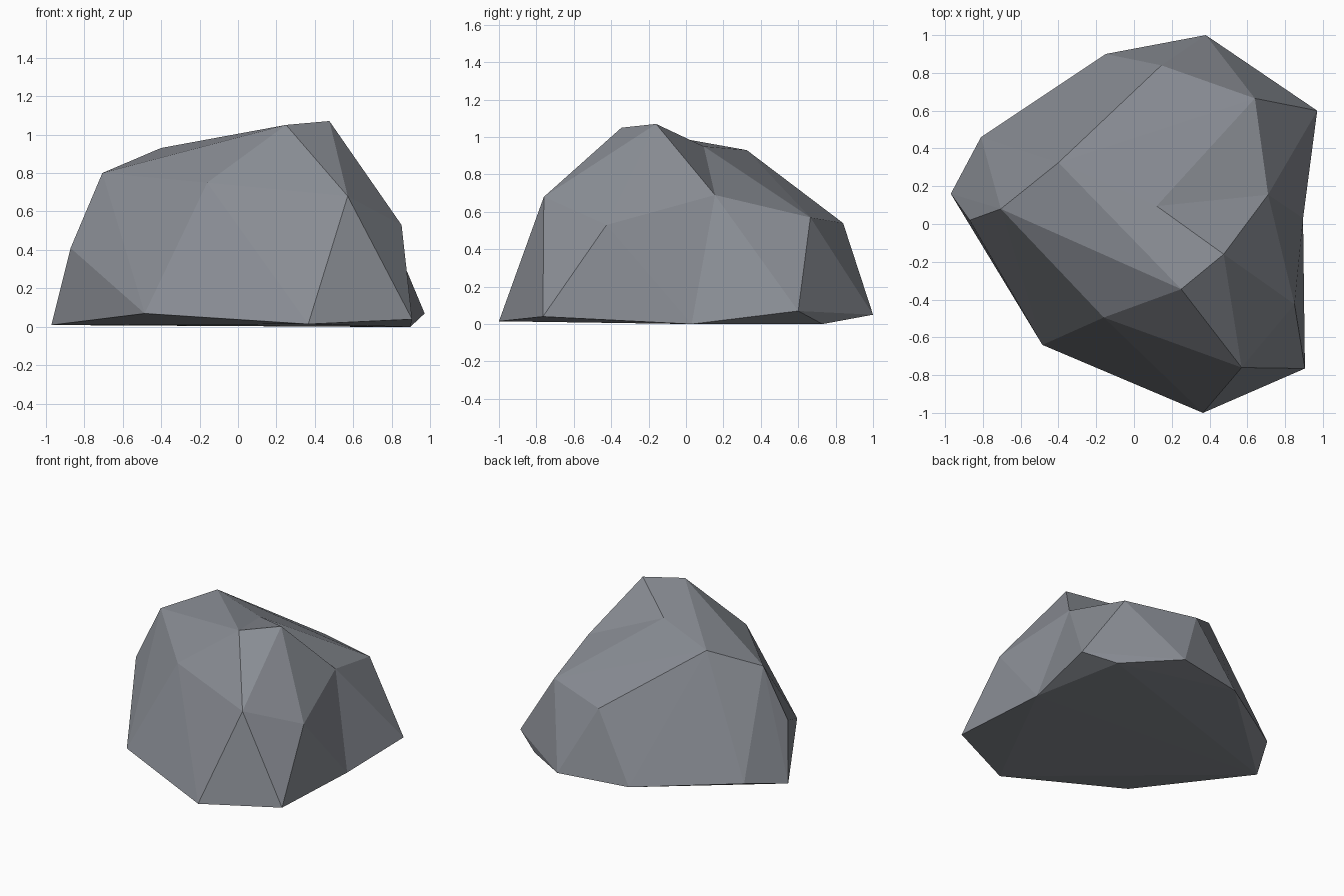
import bpy, bmesh
from mathutils import Vector

if "Cube" in bpy.data.objects:
    bpy.data.objects.remove(bpy.data.objects["Cube"])

# Ground ring of the boulder, anticlockwise from the right rear corner
base = [(0.97, 0.60, 0.07), (0.76, 0.73, 0.0), (0.38, 1.00, 0.05),
        (-0.15, 0.90, 0.045), (-0.81, 0.46, 0.08), (-0.97, 0.16, 0.01),
        (-0.485, -0.64, 0.07), (0.365, -1.0, 0.015), (0.905, -0.765, 0.04)]

# Shoulder corners round the flanks
shoulder = [(0.64, 0.665, 0.57), (0.145, 0.84, 0.54), (-0.87, 0.02, 0.41),
            (-0.16, -0.495, 0.75), (0.57, -0.76, 0.68),
            (0.85, -0.425, 0.53), (0.71, 0.155, 0.69)]

# Crown corners
crown = [(-0.705, 0.08, 0.80), (-0.40, 0.325, 0.93),
         (0.25, -0.345, 1.05), (0.475, -0.16, 1.07)]

# Dents: hull position, then the position each corner is pushed in to
dents = [((0.12, 0.09, 1.03), (0.12, 0.095, 0.95)),
         ((1.10, 0.03, 0.0), (0.895, 0.03, 0.0))]

bm = bmesh.new()
ring = [bm.verts.new(p) for p in base]
side = [bm.verts.new(p) for p in shoulder]
top = [bm.verts.new(p) for p in crown]
pushed = [bm.verts.new(a) for a, b in dents]

# Wrap the corners in a faceted skin
bmesh.ops.convex_hull(bm, input=bm.verts[:], use_existing_faces=False)


def turn_crease(a, b, c, d):
    """Swap the crease a-b for c-d across the same two facets."""
    edge = bm.edges.get((a, b))
    if edge is None or len(edge.link_faces) != 2:
        return
    if {v for f in edge.link_faces for v in f.verts} != {a, b, c, d}:
        return
    bm.faces.remove(edge.link_faces[1])
    bm.faces.remove(edge.link_faces[0])
    bm.edges.remove(edge)
    bm.faces.new((a, c, d))
    bm.faces.new((b, d, c))


# Run the creases of the crown dent out to the rear and right shoulders
dip = pushed[0]
turn_crease(top[3], side[0], dip, side[6])
turn_crease(dip, side[1], top[1], side[0])

# Push in the dents
for v, (start, end) in zip(pushed, dents):
    v.co = Vector(end)
bmesh.ops.recalc_face_normals(bm, faces=bm.faces[:])

mesh = bpy.data.meshes.new("boulder")
bm.to_mesh(mesh)
bm.free()

# Plain stone grey
stone = bpy.data.materials.new("stone_grey")
stone.diffuse_color = (0.25, 0.265, 0.295, 1.0)
stone.use_nodes = True
stone.node_tree.nodes["Principled BSDF"].inputs["Base Color"].default_value = stone.diffuse_color
mesh.materials.append(stone)

boulder = bpy.data.objects.new("boulder", mesh)
bpy.context.collection.objects.link(boulder)
